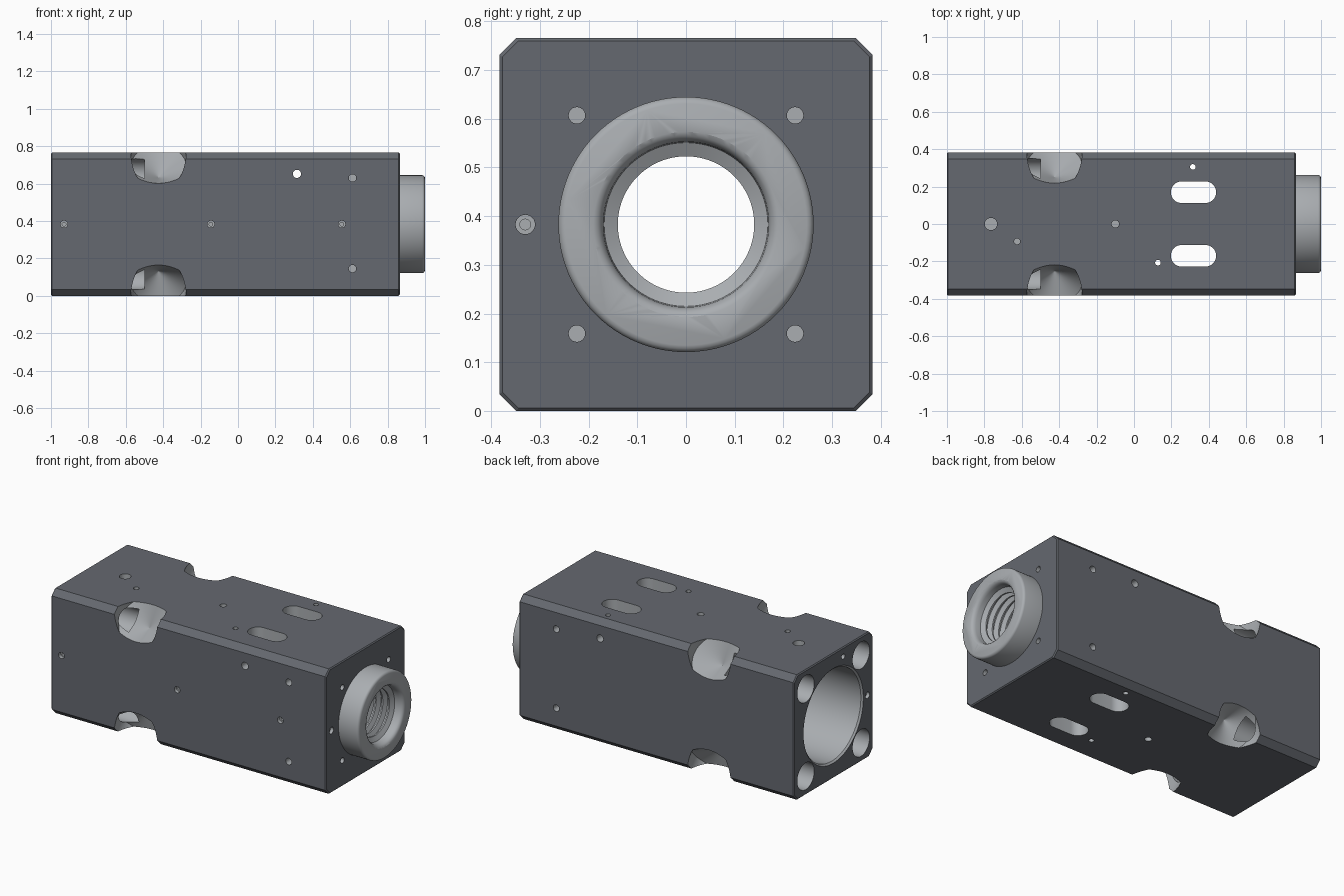
import bpy, bmesh, math
from mathutils import Vector

if "Cube" in bpy.data.objects:
    bpy.data.objects.remove(bpy.data.objects["Cube"])

CZ = 0.383          # height of the long axis
H = 0.383           # half width of the block


def material(name, c):
    m = bpy.data.materials.new(name)
    m.diffuse_color = (*c, 1)
    m.use_nodes = True
    m.node_tree.nodes["Principled BSDF"].inputs["Base Color"].default_value = m.diffuse_color
    return m


DARK = material("dark_steel", (0.13, 0.14, 0.16))
LIGHT = material("machined_steel", (0.40, 0.42, 0.44))


def loft(name, rings, mat):
    """Solid through a list of rings with equal point counts, capped at both ends."""
    bm = bmesh.new()
    vs = [[bm.verts.new(p) for p in ring] for ring in rings]
    n = len(vs[0])
    for a, b in zip(vs, vs[1:]):
        for i in range(n):
            bm.faces.new((a[i], a[(i + 1) % n], b[(i + 1) % n], b[i]))
    bm.faces.new(vs[0][::-1])
    bm.faces.new(vs[-1])
    bmesh.ops.recalc_face_normals(bm, faces=bm.faces)
    me = bpy.data.meshes.new(name)
    bm.to_mesh(me)
    bm.free()
    me.materials.append(mat)
    ob = bpy.data.objects.new(name, me)
    bpy.context.collection.objects.link(ob)
    return ob


def lathe(name, origin, axis, profile, seg=64):
    """Solid of revolution; profile is (distance along axis, radius)."""
    q = Vector(axis).to_track_quat('Z', 'Y')
    angles = [2 * math.pi * i / seg for i in range(seg)]
    rings = [[Vector(origin) + q @ Vector((r * math.cos(a), r * math.sin(a), d))
              for a in angles] for d, r in profile]
    return loft(name, rings, LIGHT)


def octagon(x, h, c):
    pts = [(h - c, -h), (h, c - h), (h, h - c), (h - c, h),
           (c - h, h), (-h, h - c), (-h, c - h), (c - h, -h)]
    return [(x, y, z + CZ) for y, z in pts]


# Chamfered block
body = loft("housing", [octagon(-1, H - .006, .033), octagon(-.994, H, .035),
                        octagon(.859, H, .035), octagon(.865, H - .006, .033)], DARK)


def combine(cutter, op='DIFFERENCE'):
    cutter.hide_render = True
    m = body.modifiers.new(op, 'BOOLEAN')
    m.operation, m.object, m.solver = op, cutter, 'EXACT'
    m.material_mode = 'TRANSFER'
    bpy.context.view_layer.objects.active = body
    bpy.ops.object.modifier_apply(modifier=m.name)
    bpy.data.objects.remove(cutter)


def hole(pos, axis, r, depth, pilot=0):
    """Straight hole going in along axis, with an optional smaller pilot below."""
    prof = [(-.02, r), (depth, r)]
    if pilot:
        prof = [(-.02, r), (.02, r), (.02, pilot), (depth, pilot)]
    combine(lathe("hole_cutter", pos, axis, prof, 24))


# Round collar with softened rim
combine(lathe("collar", (0, 0, CZ), (1, 0, 0),
              [(.80, .262), (.985, .262), (.992, .260), (.997, .255), (1, .248)], 96), 'UNION')

# Main bore, then threaded neck through the collar
combine(lathe("bore_cutter", (0, 0, CZ), (1, 0, 0),
              [(-1.02, .29), (-1, .29), (-.99, .28), (.6, .28)], 96))
thread = [(.55, .14), (.66, .14)]
for i in range(6):
    x = .66 + i * .045
    thread += [(x + .012, .168), (x + .024, .168), (x + .036, .14), (x + .045, .14)]
thread += [(.945, .168), (.975, .17), (.988, .174), (.996, .181), (1, .19), (1.02, .19)]
combine(lathe("thread_cutter", (0, 0, CZ), (1, 0, 0), thread, 96))

# Drilled corner pockets and the bolt holes that lead into them
for sy in (-1, 1):
    for sz in (-1, 1):
        combine(lathe("pocket_cutter", (-.425, 0, CZ), (0, sy, sz),
                      [(.356, .002), (.444, .147), (.75, .147)]))
        combine(lathe("bolt_cutter", (-1.02, sy * .268, CZ + sz * .268), (1, 0, 0),
                      [(0, .082), (.52, .082)], 48))
        hole((.865, sy * .224, CZ + sz * .224), (-1, 0, 0), .017, .12)

# Slots passing through from top to bottom
for sy in (-1, 1):
    ring = []
    for i in range(34):
        right = i < 17
        a = -math.pi / 2 + math.pi * (i if right else i - 1) / 16
        ring.append((.318 + (.063 if right else -.063) + .058 * math.cos(a),
                     sy * .17 + .058 * math.sin(a)))
    combine(loft("slot_cutter", [[(x, y, z) for x, y in ring] for z in (-.1, .9)], LIGHT))

# Small holes on the two long sides
for x in (-.93, -.145, .555):
    hole((x, -H, CZ), (0, 1, 0), .019, .07, .010)
for s in (-1, 1):
    for z in (.145, .63):
        hole((.612, s * H, z), (0, -s, 0), .020, .08)
hole((.315, -H, .652), (0, 1, 0), .022, .80)

# Small holes on top and bottom
hole((-.765, 0, 2 * CZ), (0, 0, -1), .033, .06)
hole((-.625, -.093, 2 * CZ), (0, 0, -1), .016, .06)
hole((-.1, 0, 2 * CZ), (0, 0, -1), .020, .07)
hole((-.1, 0, 0), (0, 0, 1), .020, .07)
for x, y in ((.315, .305), (.128, -.207)):
    hole((x, y, 2 * CZ), (0, 0, -1), .015, .80)

# Small holes in the end faces
for x, d in ((-1, 1), (.865, -1)):
    hole((x, -.33, CZ), (d, 0, 0), .020, .07, .011)
hole((-1, -.095, .71), (1, 0, 0), .016, .1)

# Stand exactly on the ground, smooth the round parts
body.location.z = -min(v.co.z for v in body.data.vertices)
bpy.ops.object.select_all(action='DESELECT')
body.select_set(True)
bpy.context.view_layer.objects.active = body
bpy.ops.object.shade_smooth_by_angle(angle=math.radians(30))
